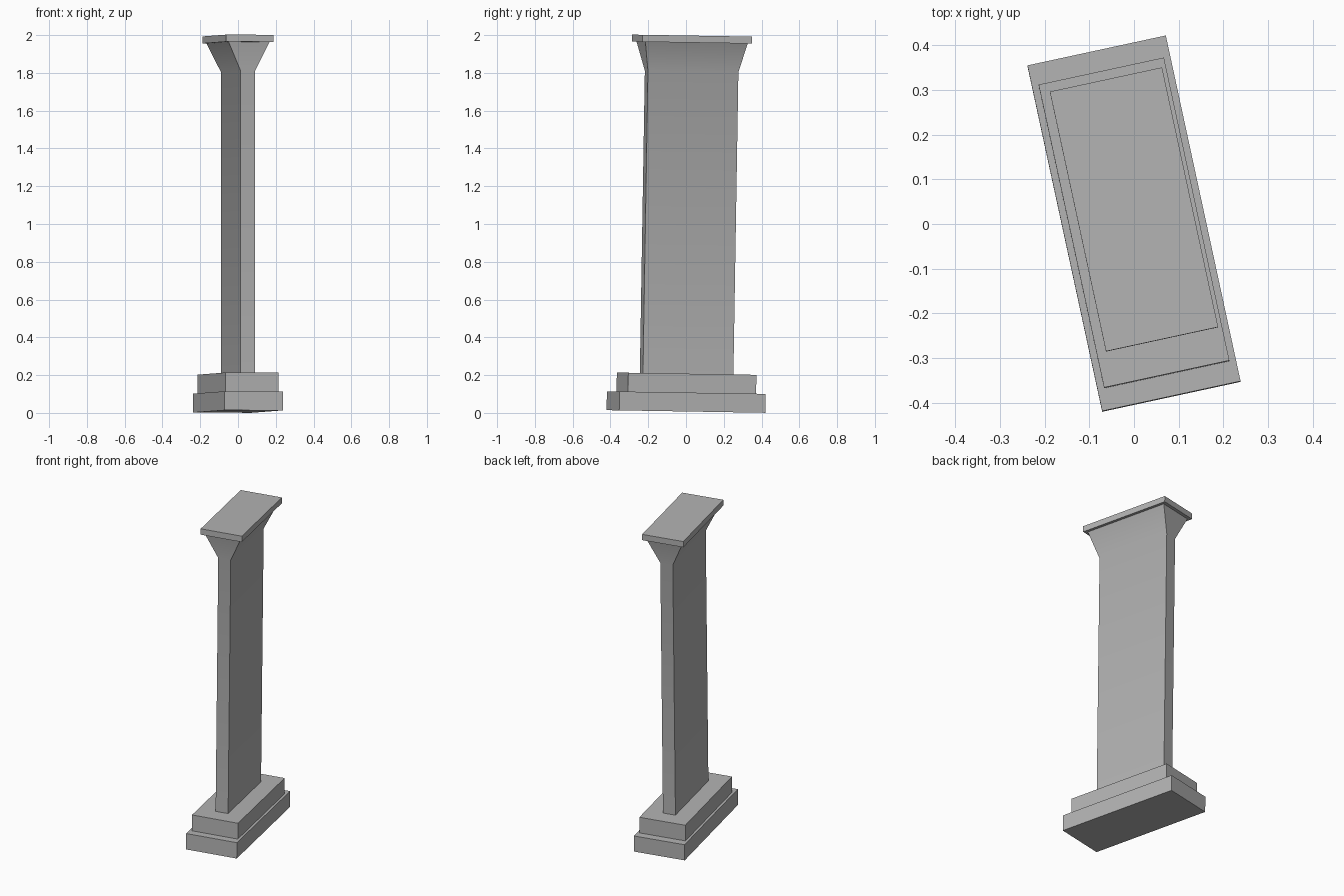
import bpy, bmesh
from math import radians
from mathutils import Matrix

cube = bpy.data.objects.get("Cube")
if cube:
    bpy.data.objects.remove(cube, do_unlink=True)

stone = bpy.data.materials.new("grey_stone")
stone.use_nodes = True
GREY = (0.45, 0.45, 0.45, 1)
stone.diffuse_color = GREY
stone.node_tree.nodes["Principled BSDF"].inputs["Base Color"].default_value = GREY

# The whole pillar is turned about z, then leans slightly backwards
PLACE = (Matrix.Translation((0, 0, 0.0075))
         @ Matrix.Rotation(-0.0165, 4, 'X')
         @ Matrix.Rotation(radians(12.2), 4, 'Z'))


def stack(name, rings, smooth=False):
    """Closed solid through rectangular rings of (height, width, depth)."""
    bm = bmesh.new()
    loops = []
    for z, w, d in rings:
        loops.append([bm.verts.new((sx * w / 2, sy * d / 2, z))
                      for sx, sy in ((-1, -1), (1, -1), (1, 1), (-1, 1))])
    bm.faces.new(loops[0][::-1])
    bm.faces.new(loops[-1])
    for low, high in zip(loops, loops[1:]):
        for i in range(4):
            j = (i + 1) % 4
            bm.faces.new((low[i], low[j], high[j], high[i]))
    bm.transform(PLACE)
    mesh = bpy.data.meshes.new(name)
    bm.to_mesh(mesh)
    bm.free()
    mesh.materials.append(stone)
    obj = bpy.data.objects.new(name, mesh)
    bpy.context.collection.objects.link(obj)
    if smooth:
        bpy.ops.object.select_all(action='DESELECT')
        obj.select_set(True)
        bpy.context.view_layer.objects.active = obj
        bpy.ops.object.shade_smooth_by_angle(angle=radians(30))


# Stepped base
stack("base_lower_step", [(0, 0.317, 0.792), (0.1, 0.317, 0.792)])
stack("base_upper_step", [(0.1, 0.287, 0.694), (0.2, 0.287, 0.694)])

# Shaft with flared capital
stack("shaft", [(0.2, 0.078, 0.49), (1.8, 0.078, 0.49), (1.953, 0.222, 0.554)], smooth=True)

# Top slab
stack("top_slab", [(1.953, 0.257, 0.595), (1.99, 0.257, 0.595)])
